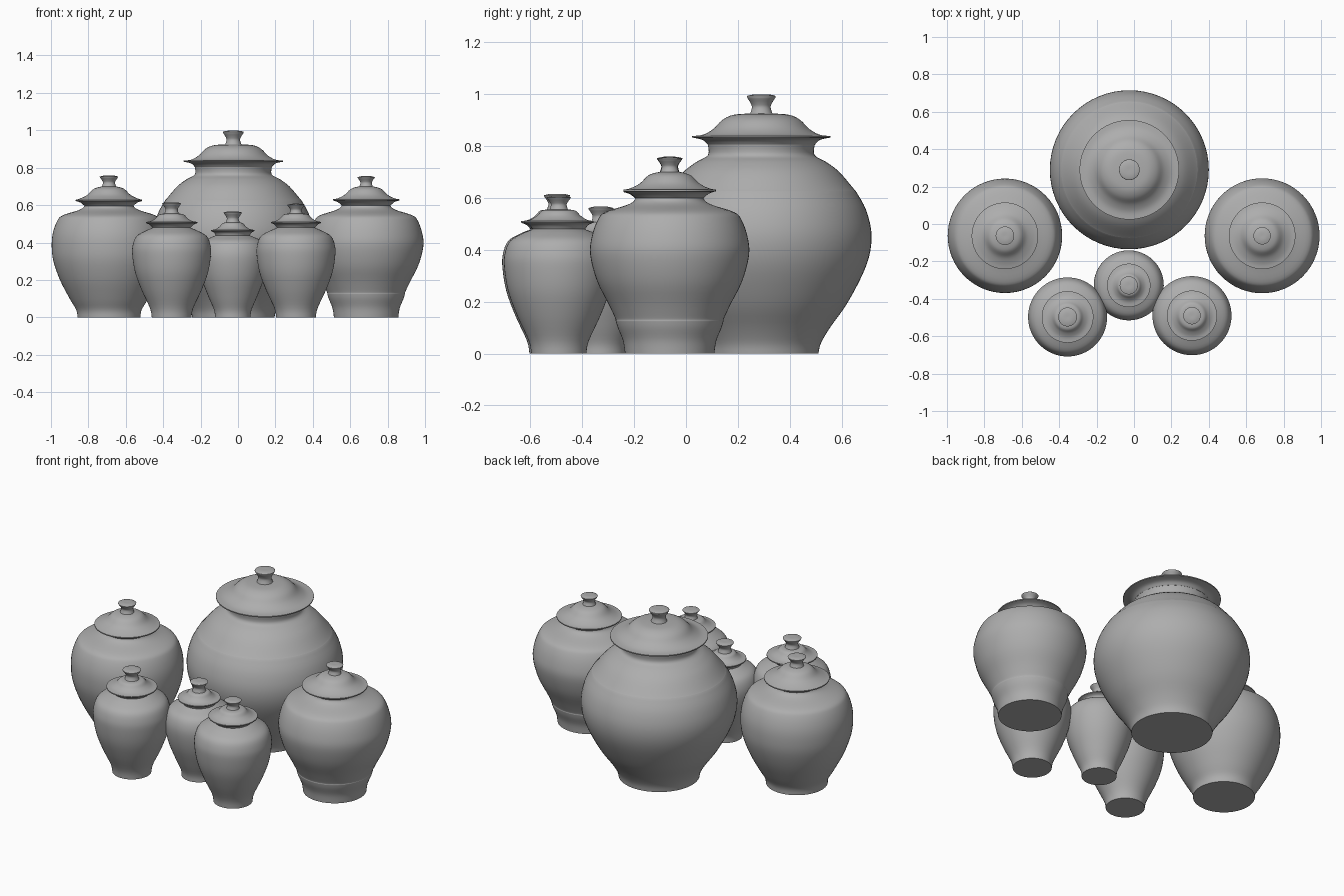
import bpy, bmesh, math
from mathutils import Vector

cube = bpy.data.objects.get("Cube")
if cube:
    bpy.data.objects.remove(cube)

clay = bpy.data.materials.new("grey clay")
clay.use_nodes = True
GREY = (0.42, 0.42, 0.42, 1)
clay.diffuse_color = GREY
clay.node_tree.nodes["Principled BSDF"].inputs["Base Color"].default_value = GREY


def rounded(points, steps=4):
    """Smooth curve through (radius, height) points."""
    p = [Vector(q) for q in points]
    p = [p[0]] + p + [p[-1]]
    out = []
    for a, b, c, d in zip(p, p[1:], p[2:], p[3:]):
        for i in range(steps):
            t = i / steps
            out.append(b + t * (c - a) / 2
                       + t * t * (2 * a - 5 * b + 4 * c - d) / 2
                       + t ** 3 * (3 * b - a - 3 * c + d) / 2)
    return out + [p[-1]]


def lathe(name, curves, location, segments=64):
    """Spin curves about the vertical axis; curve joints stay crisp."""
    profile = []
    for curve in curves:
        pts = rounded(curve)
        profile += pts[1:] if profile else pts
    bm = bmesh.new()
    rings = []
    for r, z in profile:
        if r < 0.0001:
            rings.append([bm.verts.new((0, 0, z))] * segments)
        else:
            rings.append([bm.verts.new((r * math.cos(math.tau * i / segments),
                                        r * math.sin(math.tau * i / segments), z))
                          for i in range(segments)])
    for low, high in zip(rings, rings[1:]):
        for i in range(segments):
            j = (i + 1) % segments
            corners = list(dict.fromkeys((low[i], low[j], high[j], high[i])))
            if len(corners) > 2:
                bm.faces.new(corners)
    bmesh.ops.recalc_face_normals(bm, faces=bm.faces)
    mesh = bpy.data.meshes.new(name)
    bm.to_mesh(mesh)
    bm.free()
    mesh.materials.append(clay)
    ob = bpy.data.objects.new(name, mesh)
    ob.location = location
    bpy.context.collection.objects.link(ob)
    bpy.ops.object.select_all(action='DESELECT')
    ob.select_set(True)
    bpy.context.view_layer.objects.active = ob
    bpy.ops.object.shade_smooth_by_angle(angle=math.radians(40))


def jar(name, x, y, body, brim, dome, knob):
    """Body, then lid (brim, dome) and flared knob, each a turned part."""
    brim_r, brim_z = brim
    base_r, neck_r = body[0][0][0], body[-1][-1][0]
    top_r, top_z = knob
    dome_z = dome[-1][1]
    lathe(name + "_body", [[(0, 0), (base_r, 0)]] + body, (x, y, 0))
    lathe(name + "_lid", [
        [(0, brim_z - 0.03), (neck_r, brim_z - 0.03)],
        [(neck_r, brim_z - 0.03), (brim_r * 0.85, brim_z - 0.012), (brim_r, brim_z - 0.003)],
        [(brim_r, brim_z - 0.003), (brim_r, brim_z + 0.003)],
        [(brim_r, brim_z + 0.003)] + dome, [dome[-1], (0, dome_z)]], (x, y, 0))
    rise = top_z - dome_z
    lathe(name + "_knob", [
        [(top_r * 0.85, dome_z - 0.01), (top_r * 0.66, dome_z + rise * 0.3),
         (top_r * 0.75, dome_z + rise * 0.55), (top_r, dome_z + rise * 0.86),
         (top_r * 0.9, top_z - 0.004), (top_r * 0.5, top_z), (0, top_z)]], (x, y, 0))


# Large jar at the back
jar("large_jar", -0.025, 0.29,
    [[(0.22, 0), (0.23, 0.04), (0.265, 0.1), (0.335, 0.2), (0.405, 0.34), (0.425, 0.45),
      (0.405, 0.55), (0.364, 0.626)],
     [(0.364, 0.626), (0.355, 0.636), (0.3, 0.7), (0.25, 0.738), (0.205, 0.765), (0.207, 0.81)]],
    (0.266, 0.835),
    [(0.225, 0.843), (0.185, 0.865), (0.15, 0.9), (0.11, 0.919), (0.06, 0.924)], (0.055, 0.998))

# Medium jars on each side, the left one with a ridged foot
shoulder = [(0.306, 0.38), (0.3, 0.45), (0.277, 0.515), (0.248, 0.545), (0.165, 0.572),
            (0.135, 0.59), (0.13, 0.61)]
medium_dome = [(0.15, 0.637), (0.115, 0.655), (0.085, 0.684), (0.06, 0.695), (0.035, 0.7)]
jar("left_medium_jar", 0.685, -0.063,
    [[(0.172, 0), (0.18, 0.05), (0.2, 0.1), (0.208, 0.127)],
     [(0.208, 0.127), (0.21, 0.137), (0.235, 0.19), (0.28, 0.28)] + shoulder],
    (0.178, 0.628), medium_dome, (0.046, 0.755))
jar("right_medium_jar", -0.69, -0.063,
    [[(0.168, 0), (0.175, 0.04), (0.21, 0.1), (0.262, 0.2), (0.297, 0.3)] + shoulder],
    (0.178, 0.625), medium_dome, (0.049, 0.758))

# Small jars in front
small_body = [[(0.106, 0), (0.116, 0.05), (0.16, 0.145), (0.195, 0.24), (0.21, 0.33),
               (0.208, 0.385), (0.187, 0.435), (0.135, 0.465), (0.1, 0.48), (0.1, 0.495)]]
small_dome = [(0.11, 0.515), (0.085, 0.53), (0.065, 0.55), (0.035, 0.555)]
jar("left_small_jar", 0.31, -0.49, small_body, (0.134, 0.507), small_dome, (0.046, 0.607))
jar("right_small_jar", -0.355, -0.497, small_body, (0.138, 0.507), small_dome, (0.05, 0.615))

# Smallest jar in the middle
jar("smallest_jar", -0.028, -0.328,
    [[(0.095, 0), (0.1, 0.04), (0.13, 0.11), (0.168, 0.21), (0.186, 0.3), (0.183, 0.36),
      (0.16, 0.405), (0.11, 0.43), (0.09, 0.44), (0.09, 0.455)]],
    (0.116, 0.464),
    [(0.09, 0.472), (0.07, 0.486), (0.055, 0.503), (0.035, 0.507)], (0.048, 0.566))
